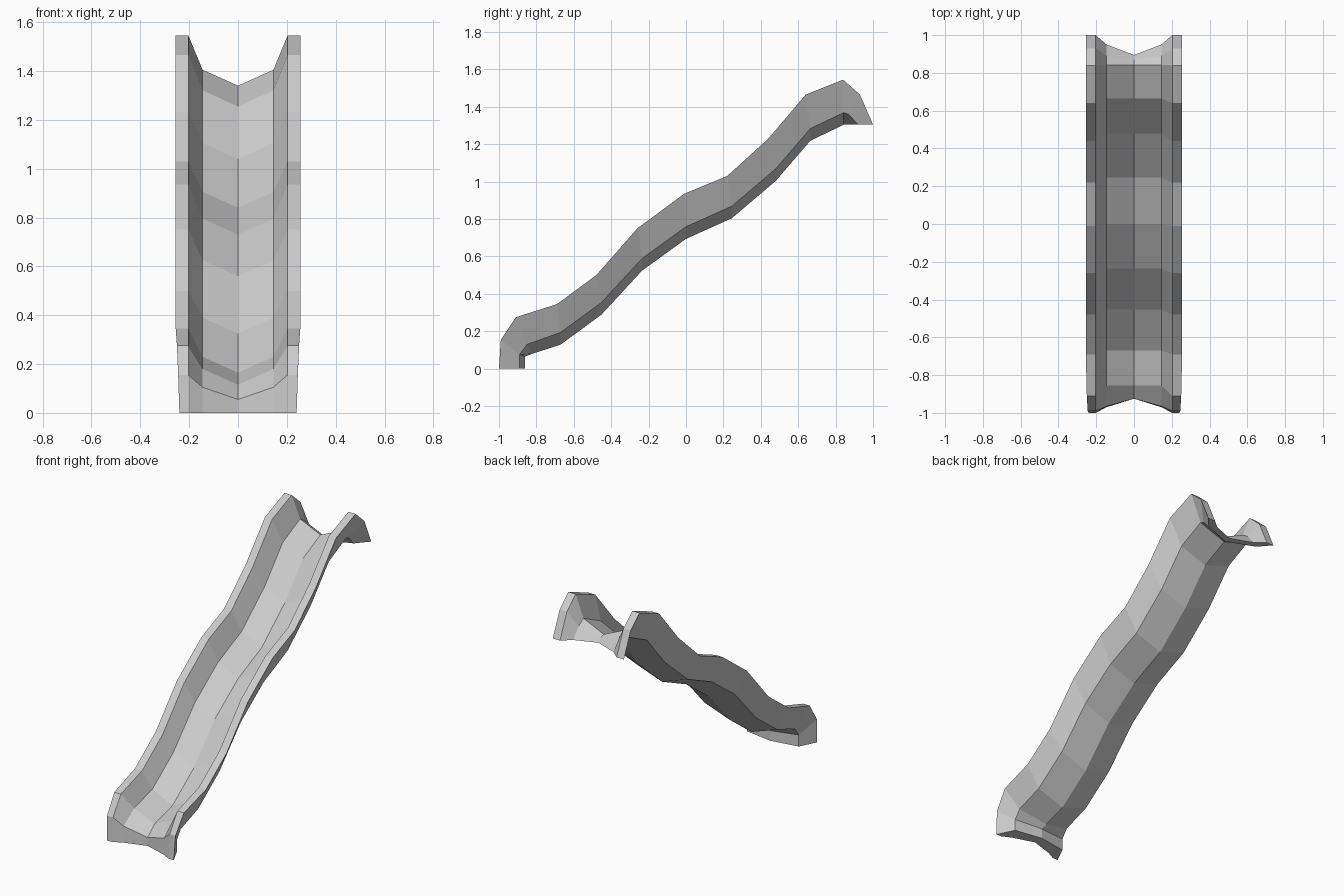
import bpy
import bmesh

# Remove the default cube
default_cube = bpy.data.objects.get("Cube")
if default_cube:
    bpy.data.objects.remove(default_cube, do_unlink=True)


def make_material(name, colour):
    material = bpy.data.materials.new(name)
    material.use_nodes = True
    material.diffuse_color = colour
    material.node_tree.nodes["Principled BSDF"].inputs["Base Color"].default_value = colour
    return material


# Profile half-widths: rim, trough edge and underside edge
RIM_OUTER, RIM_INNER, FLOOR_EDGE, UNDER_EDGE = 0.255, 0.203, 0.145, 0.185
FLOOR_RISE = 0.065      # height of the trough edge above its centre line
THICKNESS = 0.036       # shell thickness below the trough floor

# Each station holds (y, z) for: rim, floor edge, floor centre, under edge, under centre
lower_lip = [
    [(-1, 0), (-.97, 0), (-.925, 0), (-.89, 0), (-.86, 0)],
    [(-.99, .155), (-.965, .105), (-.925, .055), (-.89, .075), (-.86, .065)],
    [(-.91, .275), (-.855, .18), (-.855, .115), (-.85, .13), (-.82, .08)],
]
upper_lip = [
    [(.93, .16), (.89, .07), (.87, .025), (.87, .055), (.845, 0)],
    [(1, 0), (.95, 0), (.895, 0), (.92, 0), (.85, 0)],
]
UPPER_BASE = 1.305

# Wavy run: rim point paired with floor centre point
wave = [
    ((-.69, .345), (-.67, .165)), ((-.48, .50), (-.452, .325)),
    ((-.26, .75), (-.235, .56)), ((-.01, .935), (0, .73)),
    ((.22, 1.03), (.245, .84)), ((.44, 1.23), (.48, 1.04)),
    ((.64, 1.465), (.665, 1.255)), ((.84, 1.545), (.843, 1.34)),
]


def wave_station(rim, floor):
    y, z = floor
    edge_z = z + FLOOR_RISE
    return [rim, (y, edge_z), floor, (y, edge_z - THICKNESS), (y, z - THICKNESS)]


def raise_station(station):
    return [(y, z + UPPER_BASE) for y, z in station]


def profile_ring(station, taper):
    """Closed ring running over the trough, then back along the underside."""
    rim, edge, centre, under, keel = station
    outer = RIM_OUTER - taper
    half_points = [
        (-outer, rim), (-RIM_INNER, rim), (-FLOOR_EDGE, edge), (0, centre),
        (FLOOR_EDGE, edge), (RIM_INNER, rim), (outer, rim),
        (UNDER_EDGE, under), (0, keel), (-UNDER_EDGE, under),
    ]
    return [(x, y, z) for x, (y, z) in half_points]


stations = lower_lip + [wave_station(*pair) for pair in wave]
stations += [raise_station(station) for station in upper_lip]
tapers = [0.015, 0.01, 0.005] + [0] * (len(stations) - len(lower_lip))

# Loft the rings into the slide shell
bm = bmesh.new()
rings = [[bm.verts.new(point) for point in profile_ring(station, taper)]
         for station, taper in zip(stations, tapers)]
for ring, following in zip(rings, rings[1:]):
    for i in range(len(ring)):
        j = (i + 1) % len(ring)
        bm.faces.new((ring[i], ring[j], following[j], following[i]))

# Close both ends with strips between the trough and the underside
for ring in (rings[0], rings[-1]):
    outer_left, rim_left, floor_left, centre, floor_right, rim_right, outer_right, \
        under_right, keel, under_left = ring
    bm.faces.new((outer_left, rim_left, floor_left, under_left))
    bm.faces.new((under_left, floor_left, centre, keel))
    bm.faces.new((keel, centre, floor_right, under_right))
    bm.faces.new((under_right, floor_right, rim_right, outer_right))
bmesh.ops.recalc_face_normals(bm, faces=bm.faces)

mesh = bpy.data.meshes.new("slide_chute")
bm.to_mesh(mesh)
bm.free()
mesh.materials.append(make_material("light grey", (0.6, 0.6, 0.6, 1)))
slide = bpy.data.objects.new("slide_chute", mesh)
bpy.context.collection.objects.link(slide)
